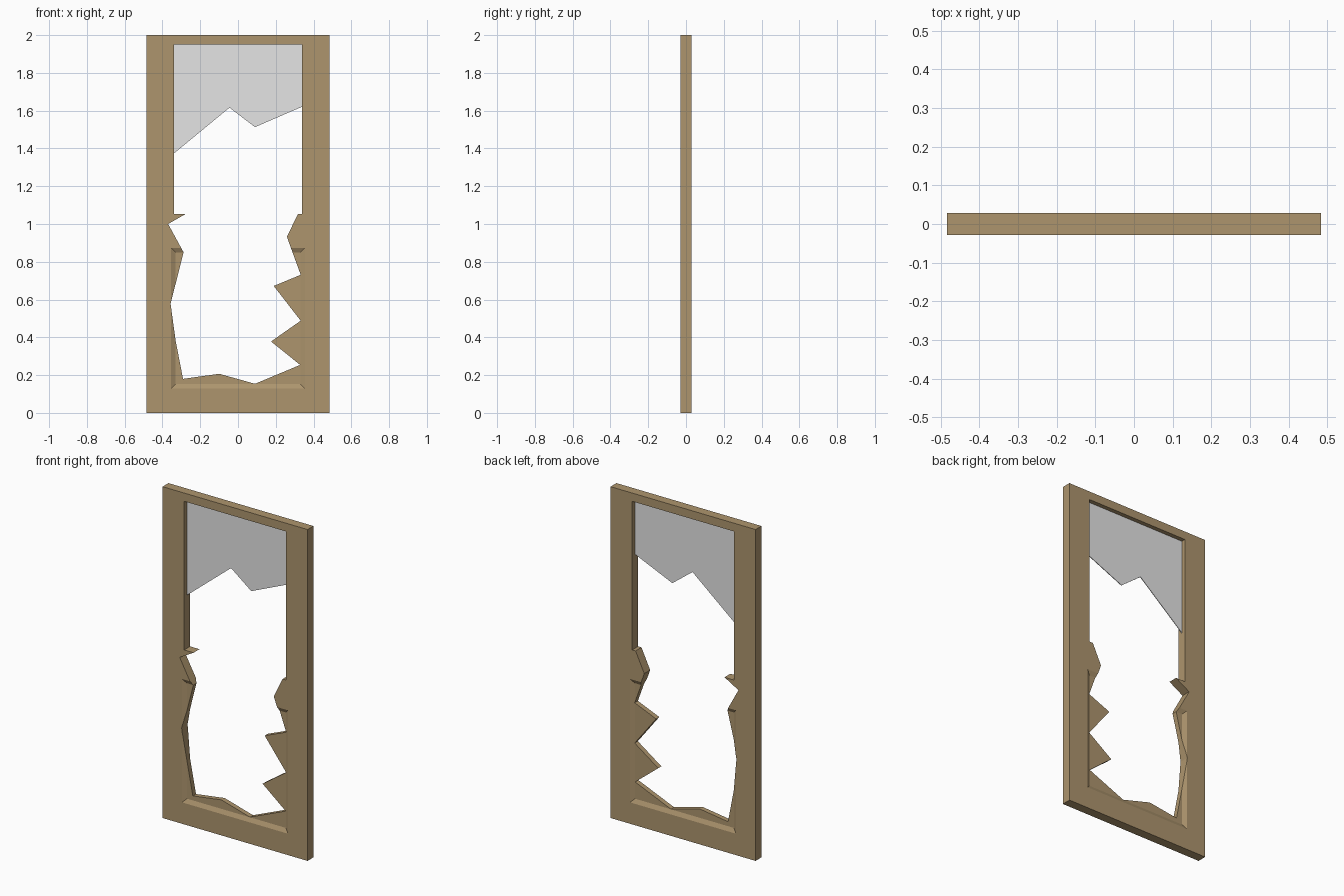
import bpy, bmesh

if "Cube" in bpy.data.objects:
    bpy.data.objects.remove(bpy.data.objects["Cube"])

T = 0.028          # half thickness of the door
DEPTH = 0.013      # recess depth of the lower panel
BEVEL = 0.024      # width of the sloped panel border


def material(name, rgb):
    m = bpy.data.materials.new(name)
    m.diffuse_color = (*rgb, 1)
    m.use_nodes = True
    m.node_tree.nodes["Principled BSDF"].inputs["Base Color"].default_value = m.diffuse_color
    return m


def loft(name, front, back, y0, y1, mat=None):
    """Solid between two (x, z) outlines of equal length at y0 and y1."""
    bm = bmesh.new()
    a = [bm.verts.new((x, y0, z)) for x, z in front]
    b = [bm.verts.new((x, y1, z)) for x, z in back]
    bm.faces.new(a)
    bm.faces.new(b[::-1])
    n = len(a)
    for i in range(n):
        j = (i + 1) % n
        bm.faces.new((a[j], a[i], b[i], b[j]))
    bmesh.ops.recalc_face_normals(bm, faces=bm.faces)
    me = bpy.data.meshes.new(name)
    bm.to_mesh(me)
    bm.free()
    ob = bpy.data.objects.new(name, me)
    bpy.context.collection.objects.link(ob)
    if mat:
        me.materials.append(mat)
    return ob


def rect(hw, z0, z1, grow=0.0):
    return [(-hw - grow, z0 - grow), (hw + grow, z0 - grow),
            (hw + grow, z1 + grow), (-hw - grow, z1 + grow)]


def cut(target, cutter):
    mod = target.modifiers.new("cut", 'BOOLEAN')
    mod.operation = 'DIFFERENCE'
    mod.solver = 'EXACT'
    mod.object = cutter
    cutter.hide_render = True
    bpy.context.view_layer.objects.active = target
    bpy.ops.object.modifier_apply(modifier=mod.name)
    bpy.data.objects.remove(cutter)


wood = material("brown wood", (0.42, 0.30, 0.155))
grey = material("grey glass", (0.78, 0.78, 0.78))

# Door slab
slab = rect(0.484, 0, 2)
door = loft("broken_door", slab, slab, -T, T, wood)

# Sloped panel recess on both faces
for s in (-1, 1):
    inner = rect(0.330, 0.153, 0.850)
    outer = rect(0.330, 0.153, 0.850, 2 * BEVEL)
    cut(door, loft("recess_cutter", outer, inner,
                   s * (T + DEPTH), s * (T - DEPTH)))

# Window opening joined with the splintered hole below it
hole = [(-0.34, 1.95), (-0.34, 1.053), (-0.277, 1.053), (-0.37, 1.0),
        (-0.288, 0.85), (-0.357, 0.578), (-0.33, 0.381), (-0.291, 0.18),
        (-0.10, 0.207), (0.09, 0.154), (0.329, 0.254), (0.175, 0.378),
        (0.332, 0.488), (0.189, 0.672), (0.332, 0.731), (0.259, 0.932),
        (0.317, 1.053), (0.34, 1.053), (0.34, 1.95)]
cut(door, loft("hole_cutter", hole, hole, -0.1, 0.1))

# Remaining shard of window glass
shard = [(-0.34, 1.95), (-0.34, 1.373), (-0.045, 1.616),
         (0.09, 1.513), (0.34, 1.621), (0.34, 1.95)]
loft("glass_shard", shard, shard, -0.002, 0.002, grey)
